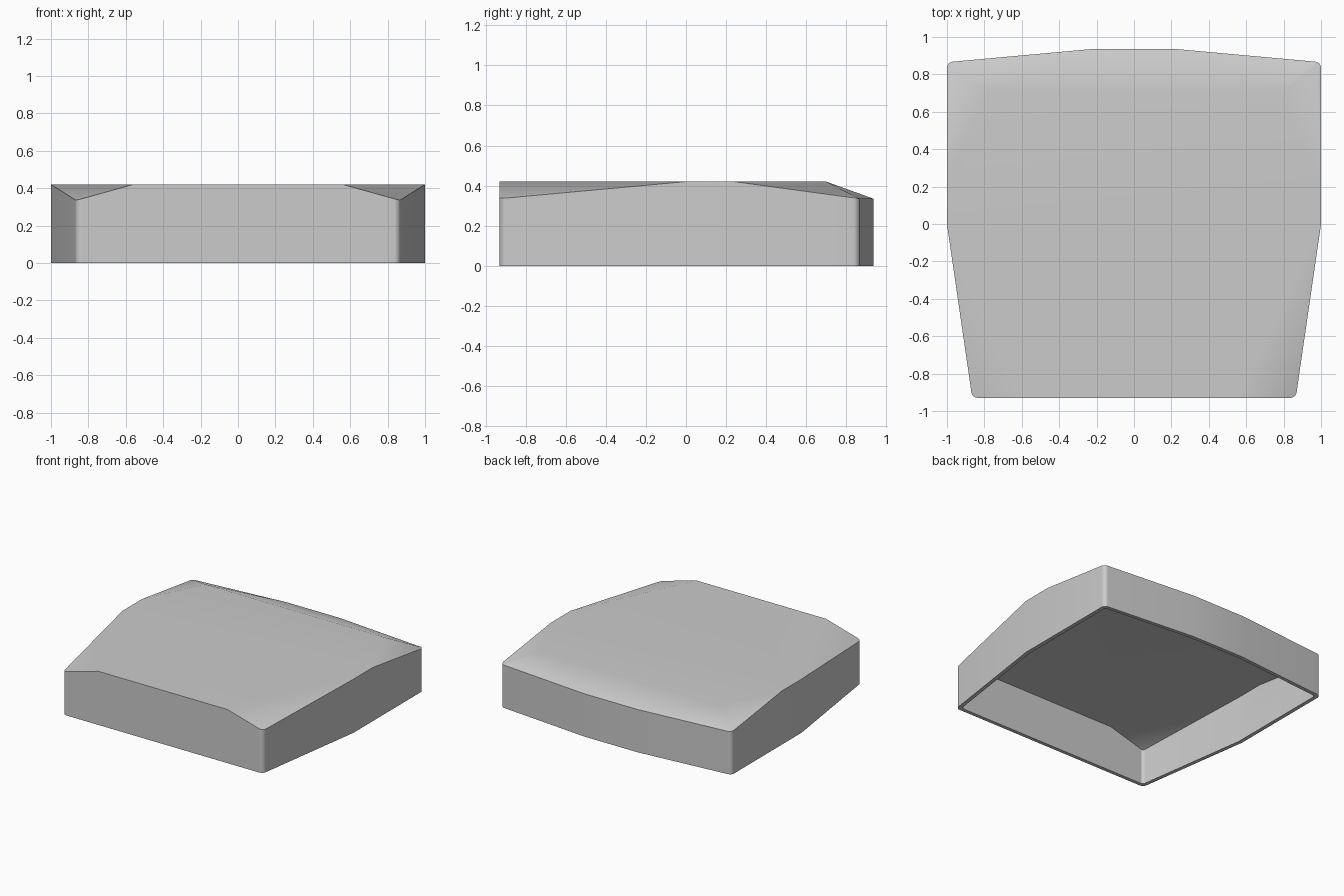
import bpy, bmesh, math

cube = bpy.data.objects.get("Cube")
if cube:
    bpy.data.objects.remove(cube, do_unlink=True)

# Half outlines, mirrored across x
BASE = [(0.23, 0.935), (1.0, 0.865), (1.0, 0.0), (0.865, -0.93)]
HIGH, LOW = 0.42, 0.335
ROOF = [(0.23, 0.935, LOW), (1.0, 0.865, LOW), (0.78, 0.70, HIGH),
        (1.0, 0.24, HIGH), (1.0, 0.0, HIGH), (0.56, -0.93, HIGH),
        (0.865, -0.93, LOW)]
WALL, ROOF_THICKNESS = 0.03, 0.06


def add_skin(bm, inset, drop, corner):
    """Faceted skin with rounded upright corners and an open base."""
    skin = bmesh.new()
    points = [(x, y, 0) for x, y in BASE] + [(x, y, z - drop) for x, y, z in ROOF]
    for x, y, z in points:
        for side in (-1, 1):
            skin.verts.new((side * x * (1 - inset), y * (1 - inset), z))
    bmesh.ops.convex_hull(skin, input=skin.verts[:])
    bmesh.ops.dissolve_limit(skin, angle_limit=math.radians(0.5),
                             verts=skin.verts[:], edges=skin.edges[:])
    bmesh.ops.recalc_face_normals(skin, faces=skin.faces[:])
    upright = [e for e in skin.edges
               if abs(e.verts[0].co.z - e.verts[1].co.z) > 0.2
               and (e.verts[0].co - e.verts[1].co).xy.length < 0.01
               and e.calc_face_angle(0) > math.radians(40)]
    bmesh.ops.bevel(skin, geom=upright, offset=corner, segments=4,
                    profile=0.5, affect='EDGES')
    bottom = [f for f in skin.faces if f.normal.z < -0.9]
    bmesh.ops.delete(skin, geom=bottom, context='FACES')
    if inset:
        bmesh.ops.reverse_faces(skin, faces=skin.faces[:])
    temp = bpy.data.meshes.new("skin")
    skin.to_mesh(temp)
    skin.free()
    bm.from_mesh(temp)
    bpy.data.meshes.remove(temp)


# Outer and inner skins joined by a flat rim
bm = bmesh.new()
add_skin(bm, 0, 0, 0.03)
add_skin(bm, WALL, ROOF_THICKNESS, 0.02)
rim = [e for e in bm.edges if e.is_boundary]
bmesh.ops.bridge_loops(bm, edges=rim)
bmesh.ops.recalc_face_normals(bm, faces=bm.faces[:])
mesh = bpy.data.meshes.new("hollow_cover")
bm.to_mesh(mesh)
bm.free()
cover = bpy.data.objects.new("hollow_cover", mesh)
bpy.context.collection.objects.link(cover)

# Plain grey finish
grey = bpy.data.materials.new("light_grey")
grey.use_nodes = True
colour = (0.6, 0.6, 0.6, 1)
grey.diffuse_color = colour
grey.node_tree.nodes["Principled BSDF"].inputs["Base Color"].default_value = colour
mesh.materials.append(grey)

# Soft facet edges, sharp rim and roof outline
bpy.ops.object.select_all(action='DESELECT')
cover.select_set(True)
bpy.context.view_layer.objects.active = cover
bpy.ops.object.shade_smooth_by_angle(angle=math.radians(30))
weighted = cover.modifiers.new("soft_facets", 'WEIGHTED_NORMAL')
weighted.keep_sharp = True
